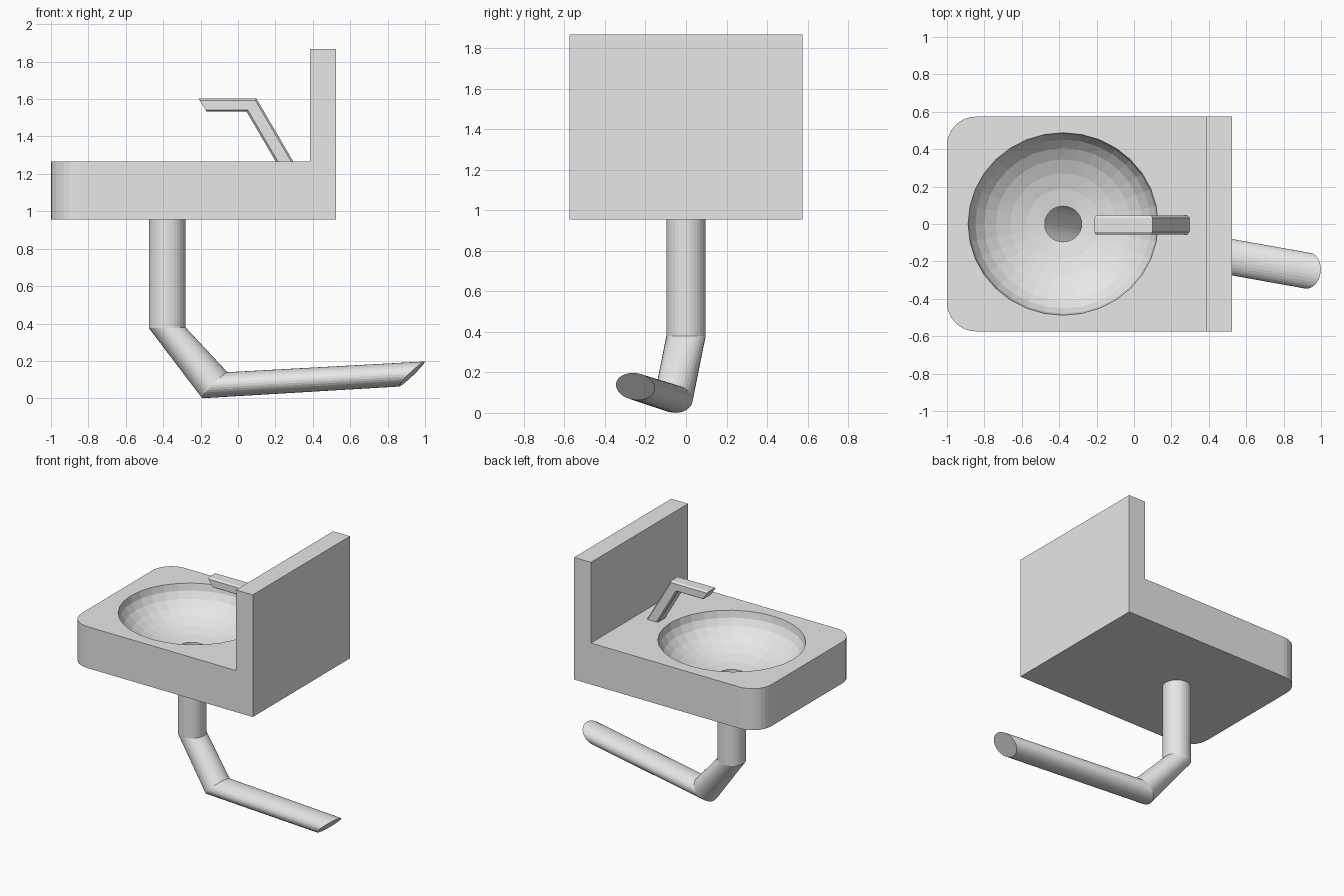
import bpy, bmesh, math
from mathutils import Vector

if "Cube" in bpy.data.objects:
    bpy.data.objects.remove(bpy.data.objects["Cube"])

grey = bpy.data.materials.new("ceramic grey")
grey.diffuse_color = (0.8, 0.8, 0.8, 1)
grey.use_nodes = True
grey.node_tree.nodes["Principled BSDF"].inputs["Base Color"].default_value = grey.diffuse_color


def finish(bm, name):
    bmesh.ops.recalc_face_normals(bm, faces=bm.faces)
    me = bpy.data.meshes.new(name)
    bm.to_mesh(me)
    bm.free()
    ob = bpy.data.objects.new(name, me)
    bpy.context.collection.objects.link(ob)
    me.materials.append(grey)
    return ob


def loft(name, rings, cap_start=True, cap_end=True):
    """Skin a list of point rings with quads."""
    bm = bmesh.new()
    loops = [[bm.verts.new(p) for p in ring] for ring in rings]
    n = len(loops[0])
    for a, b in zip(loops, loops[1:]):
        for i in range(n):
            j = (i + 1) % n
            bm.faces.new((a[i], a[j], b[j], b[i]))
    if cap_start:
        bm.faces.new(loops[0])
    if cap_end:
        bm.faces.new(loops[-1])
    return finish(bm, name)


def oval(c, u, v, n=32):
    c, u, v = Vector(c), Vector(u), Vector(v)
    angles = [2 * math.pi * i / n for i in range(n)]
    return [c + u * math.cos(t) + v * math.sin(t) for t in angles]


# Basin block with backsplash: L-shaped side profile, rounded free corners
Y, BOTTOM, TOP = 0.574, 0.955, 1.265
side = [(-1, BOTTOM), (0.524, BOTTOM), (0.524, 1.868),
        (0.385, 1.868), (0.385, TOP), (-1, TOP)]
basin = loft("basin", [[(x, y, z) for x, z in side] for y in (-Y, Y)])
bm = bmesh.new()
bm.from_mesh(basin.data)
corners = [e for e in bm.edges if all(v.co.x < -0.99 for v in e.verts)
           and abs(e.verts[0].co.z - e.verts[1].co.z) > 0.1]
bmesh.ops.bevel(bm, geom=corners, offset=0.155, segments=8, profile=0.5,
                affect='EDGES')
bm.to_mesh(basin.data)
bm.free()

# Bowl hollow: half ellipsoid ending in a straight drain hole
CX, RX, RY, DEPTH = -0.379, 0.508, 0.488, 0.262
levels = [(1, TOP + 0.1)]
for k in range(8):
    t = math.radians(11.25 * k)
    levels.append((math.cos(t), TOP - DEPTH * math.sin(t)))
levels.append((levels[-1][0], BOTTOM - 0.1))
cutter = loft("bowl_cutter", [oval((CX, 0, z), (RX * s, 0, 0), (0, RY * s, 0))
                              for s, z in levels])
cutter.hide_render = True
mod = basin.modifiers.new("bowl", 'BOOLEAN')
mod.operation = 'DIFFERENCE'
mod.solver = 'EXACT'
mod.object = cutter
bpy.context.view_layer.objects.active = basin
bpy.ops.object.modifier_apply(modifier="bowl")
bpy.data.objects.remove(cutter)

# Waste pipe: vertical drop, slanted elbow, long run with a slanted end
loft("waste_pipe", [
    oval((-0.379, 0, BOTTOM), (0.098, 0, 0), (0, 0.097, 0)),
    oval((-0.379, 0, 0.378), (0.098, 0, 0.002), (0, 0.097, 0)),
    oval((-0.124, -0.062, 0.07), (0.067, -0.01, 0.0695), (0.015, 0.094, 0)),
    oval((0.929, -0.25, 0.13), (0.068, -0.012, 0.067), (0.015, 0.095, 0)),
], cap_start=False)


# Tap: chamfered rectangular tube bent once, mitred at the spout
def tap_ring(outer, inner, half=0.05, cham=0.25):
    pts = [(-1, -1 + cham), (-1, 1 - cham), (-1 + cham, 1), (1 - cham, 1),
           (1, 1 - cham), (1, -1 + cham), (1 - cham, -1), (-1 + cham, -1)]
    o = Vector((outer[0], -0.005, outer[1]))
    i = Vector((inner[0], -0.005, inner[1]))
    return [(o + i) / 2 + (o - i) / 2 * b + Vector((0, half * a, 0))
            for a, b in pts]


loft("tap", [
    tap_ring((-0.211, 1.602), (-0.168, 1.534)),
    tap_ring((0.099, 1.602), (0.045, 1.534)),
    tap_ring((0.297, 1.264), (0.203, 1.264)),
])
